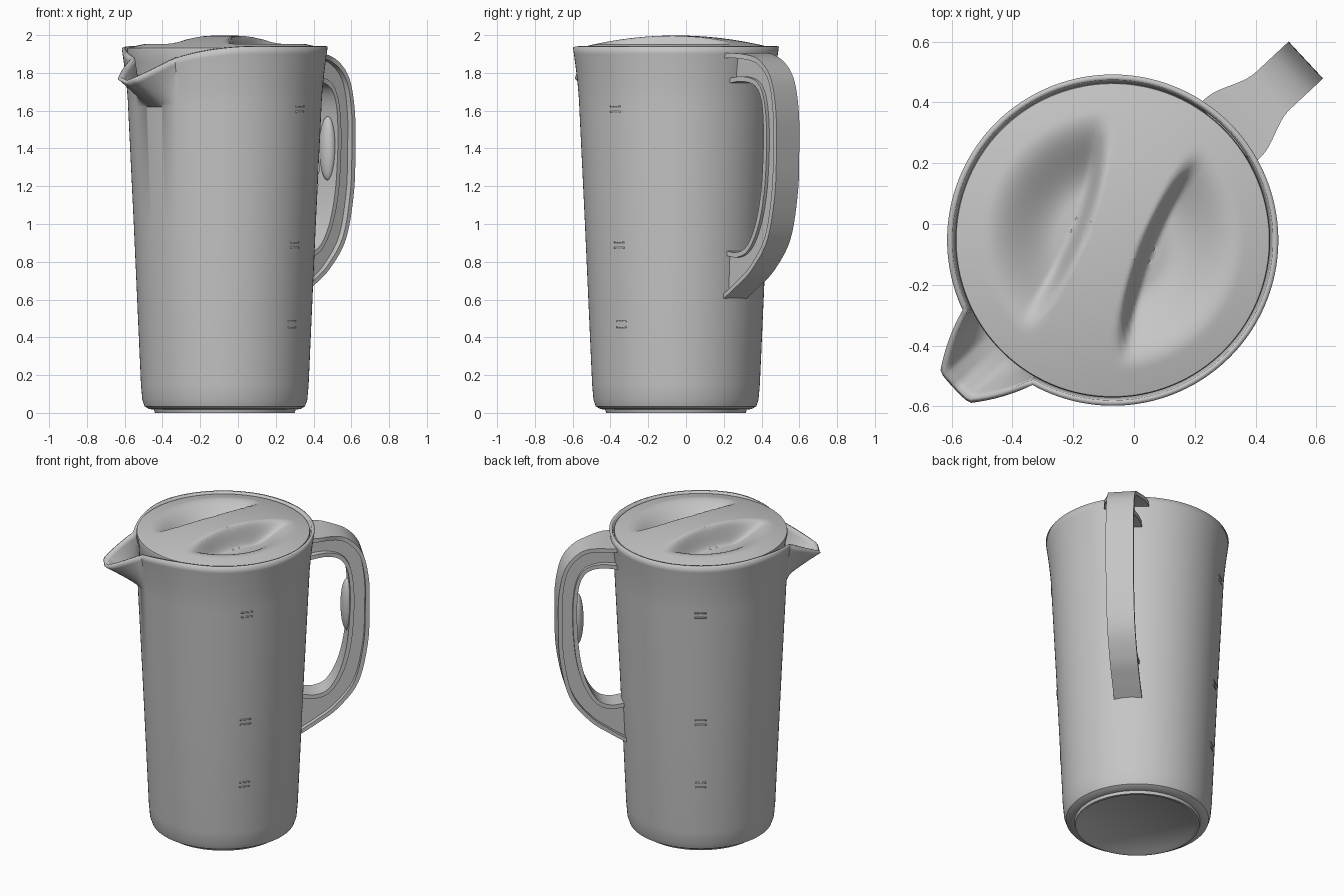
import bpy, bmesh, math
from mathutils import Vector

cube = bpy.data.objects.get("Cube")
if cube:
    bpy.data.objects.remove(cube, do_unlink=True)

# One plain grey for the whole jug
grey = bpy.data.materials.new("plain_grey")
grey.use_nodes = True
COLOUR = (0.56, 0.56, 0.56, 1)
grey.diffuse_color = COLOUR
grey.node_tree.nodes["Principled BSDF"].inputs["Base Color"].default_value = COLOUR

# Shared frame: the handle lies along local +X, the spout along local -X
AXIS = Vector((-0.07, -0.053, 0))
TURN = math.radians(43)


def finish(name, bm, angle=40):
    bmesh.ops.remove_doubles(bm, verts=bm.verts, dist=0.0001)
    bmesh.ops.recalc_face_normals(bm, faces=bm.faces)
    mesh = bpy.data.meshes.new(name)
    bm.to_mesh(mesh)
    bm.free()
    mesh.materials.append(grey)
    obj = bpy.data.objects.new(name, mesh)
    bpy.context.collection.objects.link(obj)
    obj.location = AXIS
    obj.rotation_euler.z = TURN
    bpy.ops.object.select_all(action="DESELECT")
    obj.select_set(True)
    bpy.context.view_layer.objects.active = obj
    bpy.ops.object.shade_smooth_by_angle(angle=math.radians(angle))
    return obj


def skin(bm, rings):
    """Join successive closed rings of points with quads."""
    rows = [[bm.verts.new(p) for p in ring] for ring in rings]
    n = len(rows[0])
    for a, b in zip(rows, rows[1:]):
        for i in range(n):
            j = (i + 1) % n
            bm.faces.new((a[i], a[j], b[j], b[i]))
    return rows


def clamp(t):
    return max(0.0, min(1.0, t))


def smooth(t):
    t = clamp(t)
    return t * t * (3 - 2 * t)


def polar(r, a, z):
    return (r * math.cos(a), r * math.sin(a), z)


def spline(points, steps=6):
    """Catmull-Rom curve through 2D points."""
    p = [Vector(q) for q in points]
    p = [2 * p[0] - p[1]] + p + [2 * p[-1] - p[-2]]
    out = []
    for a, b, c, d in zip(p, p[1:], p[2:], p[3:]):
        for k in range(steps):
            t = k / steps
            out.append(0.5 * (2 * b + (c - a) * t + (2 * a - 5 * b + 4 * c - d) * t * t
                              + (3 * b - a - 3 * c + d) * t ** 3))
    return out + [p[-2]]


# Jug body: turned profile, with the rim dipped and pulled out into the spout
SPOUT_Z, RIM_Z = 1.62, 1.94
profile = [(0, .012), (.34, .012), (.355, 0), (.37, 0), (.375, .018), (.40, .02),
           (.425, .035), (.437, .07), (.444, .15), (.482, 1.0), (.512, SPOUT_Z)]
for k in range(1, 9):
    t = k / 8
    profile.append((.512 + .033 * t ** 1.4, SPOUT_Z + (RIM_Z - SPOUT_Z) * t))


def body_point(r, z, a):
    d = abs(math.degrees(a) - 180)
    lift = clamp((z - SPOUT_Z) / (RIM_Z - SPOUT_Z))
    lip = clamp((18 - d) / 12.4)
    dip = 0.12 * clamp(1 - d / 65) ** 2 + 0.075 * lip
    return polar(r + 0.17 * lip * lift, a, z - dip * lift)


SEGS = 240
angles = [2 * math.pi * i / SEGS for i in range(SEGS)]
bm = bmesh.new()
skin(bm, [[body_point(r, z, a) for a in angles] for r, z in profile])
body = finish("jug_body", bm)
wall = body.modifiers.new("wall", "SOLIDIFY")
wall.thickness = 0.018
wall.offset = -1

# Lid: shallow dome with two half-moon finger wells either side of a waisted grip
LID_R = 0.515
GRIP = math.radians(-63.5)


def lid_height(r, a):
    across = abs(r * math.cos(a - GRIP))
    along = r * math.sin(a - GRIP)
    inner = smooth((across - 0.085 - 0.42 * along ** 2) / 0.055)
    outer = smooth((0.43 - r) / 0.25)
    return 1.932 + 0.066 * (1 - (r / LID_R) ** 2) - 0.13 * inner * outer


bm = bmesh.new()
lid_angles = angles[::2]
RINGS = 44
rings = [[polar(LID_R * k / RINGS, a, lid_height(LID_R * k / RINGS, a)) for a in lid_angles]
         for k in range(RINGS + 1)]
rings += [[polar(r, a, z) for a in lid_angles] for r, z in ((.518, 1.92), (.505, 1.86), (.492, 1.6))]
skin(bm, rings)
finish("lid", bm, 50)

# Handle: I-shaped section swept between an outer and an inner curve
outer = spline([(.51, 1.905), (.63, 1.90), (.74, 1.865), (.825, 1.77), (.864, 1.60), (.868, 1.40),
                (.858, 1.17), (.80, .92), (.68, .76), (.56, .67), (.45, .60)])
inner = spline([(.50, 1.745), (.60, 1.755), (.69, 1.73), (.735, 1.66), (.752, 1.54), (.752, 1.38),
                (.735, 1.18), (.695, 1.01), (.63, .89), (.55, .85), (.45, .86)])


def section(o, i):
    axis = o - i
    flange = 0.026 / axis.length
    flare = 0.05 * smooth((0.72 - o.x) / 0.18) * smooth((o.y - 1.5) / 0.3)
    wo, wi, web = 0.083 + flare, 0.07 + 0.4 * flare, 0.05
    half = [(0, wi), (flange, wi), (flange, web), (1 - flange, web), (1 - flange, wo), (1, wo)]
    loop = half + [(t, -w) for t, w in reversed(half)]
    return [(i.x + axis.x * t, w, i.y + axis.y * t) for t, w in loop]


bm = bmesh.new()
rows = skin(bm, [section(o, i) for o, i in zip(outer, inner)])
for end in (rows[0], rows[-1]):
    bm.faces.new(end)
finish("handle", bm, 35)

# Finger pad on the inside of the handle
bm = bmesh.new()
bmesh.ops.create_uvsphere(bm, u_segments=24, v_segments=16, radius=1)
for v in bm.verts:
    v.co = (0.745 + 0.04 * v.co.x, 0.05 * v.co.y, 1.40 + 0.17 * v.co.z)
finish("finger_pad", bm)

# Faint measuring marks on both flanks
bm = bmesh.new()
for side in (-1, 1):
    for level in (0.45, 0.87, 1.59):
        for z in (level, level + 0.03):
            radius = 0.482 + (z - 1) * 0.046 + 0.001
            rim = [polar(radius, side * math.radians(82 + 2 * k), z) for k in range(-2, 3)]
            for p, q in zip(rim, rim[1:]):
                quad = [Vector(p), Vector(q), Vector(q), Vector(p)]
                quad[2].z += 0.008
                quad[3].z += 0.008
                bm.faces.new([bm.verts.new(c) for c in quad])
marks = finish("measuring_marks", bm)
plate = marks.modifiers.new("plate", "SOLIDIFY")
plate.thickness = 0.005
plate.offset = 0
